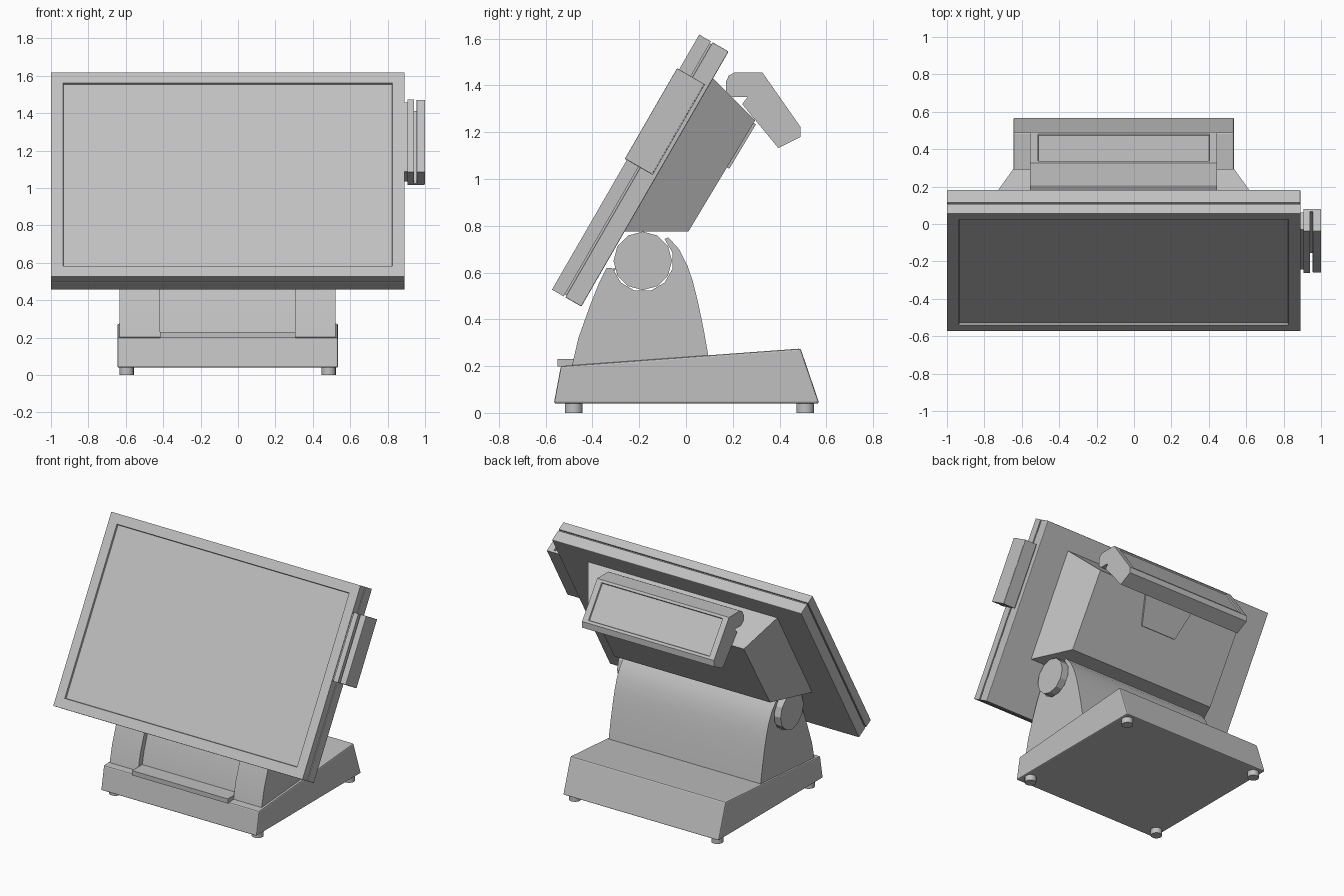
import bpy, bmesh, math
from mathutils import Vector

old = bpy.data.objects.get("Cube")
if old:
    bpy.data.objects.remove(old, do_unlink=True)

GREY = (0.53, 0.53, 0.53, 1)
grey = bpy.data.materials.new("light_grey_plastic")
grey.use_nodes = True
grey.diffuse_color = GREY
grey.node_tree.nodes["Principled BSDF"].inputs["Base Color"].default_value = GREY

MID = -0.055                      # centre line of the body in x
A = math.radians(30)              # lean of the screen
UP = Vector((math.sin(A), math.cos(A)))
BACK = Vector((math.cos(A), -math.sin(A)))
ORIGIN = Vector((-0.573, 0.527))  # lower front edge of the screen


def finish(bm, name, bevel=0, smooth=False):
    bmesh.ops.recalc_face_normals(bm, faces=bm.faces)
    mesh = bpy.data.meshes.new(name)
    bm.to_mesh(mesh)
    bm.free()
    mesh.materials.append(grey)
    obj = bpy.data.objects.new(name, mesh)
    bpy.context.collection.objects.link(obj)
    if bevel:
        mod = obj.modifiers.new("soft_edges", "BEVEL")
        mod.width, mod.segments = bevel, 2
    if smooth:
        bpy.ops.object.select_all(action="DESELECT")
        obj.select_set(True)
        bpy.context.view_layer.objects.active = obj
        bpy.ops.object.shade_smooth_by_angle(angle=math.radians(30))
    return obj


def prism(name, profile, half, cx=MID, inset=None, **kw):
    """Side profile (y, z) stretched in x; half is one width or one per point."""
    halves = half if isinstance(half, list) else [half] * len(profile)
    bm = bmesh.new()
    sides = [[bm.verts.new((cx + s * h, p[0], p[1])) for p, h in zip(profile, halves)]
             for s in (-1, 1)]
    n = len(profile)
    bm.faces.new(sides[0])
    bm.faces.new(sides[1][::-1])
    for i in range(n):
        j = (i + 1) % n
        bm.faces.new((sides[0][i], sides[0][j], sides[1][j], sides[1][i]))
    bmesh.ops.recalc_face_normals(bm, faces=bm.faces)
    if inset:
        normal, margin, extra_x, depth = inset
        bm.normal_update()
        face = max(bm.faces, key=lambda f: f.normal.dot(normal))
        bmesh.ops.inset_region(bm, faces=[face], thickness=margin)
        for v in face.verts:
            v.co.x -= math.copysign(extra_x, v.co.x - cx)
        bmesh.ops.inset_region(bm, faces=[face], thickness=0.004, depth=-depth)
    return finish(bm, name, **kw)


def leaning_box(name, s0, s1, d0, d1, x0, x1, **kw):
    """Box in the screen's frame: s runs up the screen, d runs backwards."""
    corners = [ORIGIN + UP * s + BACK * d
               for s, d in ((s0, d0), (s1, d0), (s1, d1), (s0, d1))]
    return prism(name, corners, (x1 - x0) / 2, (x0 + x1) / 2, **kw)


def cylinder(name, radius, depth, location, axis="Z", sides=24):
    rot = (0, math.pi / 2, 0) if axis == "X" else (0, 0, 0)
    bpy.ops.mesh.primitive_cylinder_add(vertices=sides, radius=radius, depth=depth,
                                        location=location, rotation=rot)
    obj = bpy.context.object
    obj.name = name
    obj.data.materials.append(grey)
    bpy.ops.object.shade_smooth_by_angle(angle=math.radians(25))


# Base and feet
prism("base", [(-0.565, 0.04), (-0.535, 0.2), (0.49, 0.275), (0.57, 0.04)],
      0.59, bevel=0.008)
for x in (-0.595, 0.485):
    for y in (-0.48, 0.51):
        cylinder("foot", 0.038, 0.05, (x, y, 0.025), sides=16)

# Stand: two cheeks with a hinge cradle, and a core set back between them
HINGE = Vector((-0.185, 0.65))
front = [(-0.49, 0.19), (-0.46, 0.32), (-0.41, 0.46), (-0.37, 0.56), (-0.34, 0.62), (-0.32, 0.62)]
cradle = [HINGE + 0.132 * Vector((math.cos(math.radians(a)), math.sin(math.radians(a))))
          for a in range(195, 406, 30)]
rear = [(-0.075, 0.75), (-0.03, 0.7), (0.006, 0.63), (0.03, 0.56), (0.05, 0.48),
        (0.075, 0.36), (0.098, 0.23)]
for x in (-0.525, 0.4125):
    prism("stand_cheek", front + cradle + rear, 0.1075, x, smooth=True)
set_back = [(y + 0.04, z) for y, z in front[:-1]]
prism("stand_core", set_back + cradle + rear, 0.37, smooth=True)
prism("front_ledge", [(-0.55, 0.198), (-0.55, 0.23), (-0.44, 0.23), (-0.44, 0.198)], 0.3625)

# Hinge barrel
cylinder("hinge_barrel", 0.125, 1.24, (MID, HINGE.x, HINGE.y), "X", 12)

# Screen: bezel with sunken panel, groove and rear cover
LEFT, RIGHT, TALL = 0.89, -1.0, 1.259
leaning_box("screen_bezel", 0, TALL, 0, 0.058, RIGHT, LEFT,
            inset=(Vector((0, -BACK.x, -BACK.y)), 0.091, 0, 0.012))
leaning_box("screen_groove", 0.01, TALL - 0.01, 0.05, 0.075, RIGHT + 0.01, LEFT - 0.01)
leaning_box("screen_rear_cover", 0, TALL, 0.066, 0.145, RIGHT, LEFT, bevel=0.004)

# Housing behind the screen, tapering backwards
prism("rear_housing", [(-0.268, 0.775), (0.01, 0.775), (0.295, 1.25), (0.113, 1.432)],
      [0.72, 0.59, 0.59, 0.72])

# Card reader on the left edge: two plates with a swipe slot
S0, S1 = 0.64, 1.087
leaning_box("reader_inner_plate", S0, S1, -0.01, 0.125, 0.905, 0.94)
leaning_box("reader_outer_plate", S0, S1, -0.01, 0.125, 0.955, 1.0, bevel=0.004)
leaning_box("reader_back", S0, S1, 0.112, 0.128, 0.905, 0.998)
leaning_box("reader_mount", S0 + 0.01, S1 - 0.01, 0.005, 0.11, 0.885, 0.91)

# Customer display hooked over the back of the housing
hook = [(0.17, 1.35), (0.17, 1.415), (0.183, 1.442), (0.207, 1.455), (0.327, 1.455),
        (0.49, 1.222), (0.49, 1.18), (0.395, 1.132), (0.24, 1.32), (0.263, 1.35)]
prism("customer_display", hook, 0.5, inset=(Vector((0, 0.82, 0.57)), 0.024, 0.024, 0.008))
slope = Vector((0.285, 0.475)).normalized()
out = Vector((slope.y, -slope.x))
low, high = Vector((0.175, 1.05)), Vector((0.289, 1.24))
prism("display_bracket", [low, high, high + out * 0.012, low + out * 0.012],
      [0.14, 0.2, 0.2, 0.14])
